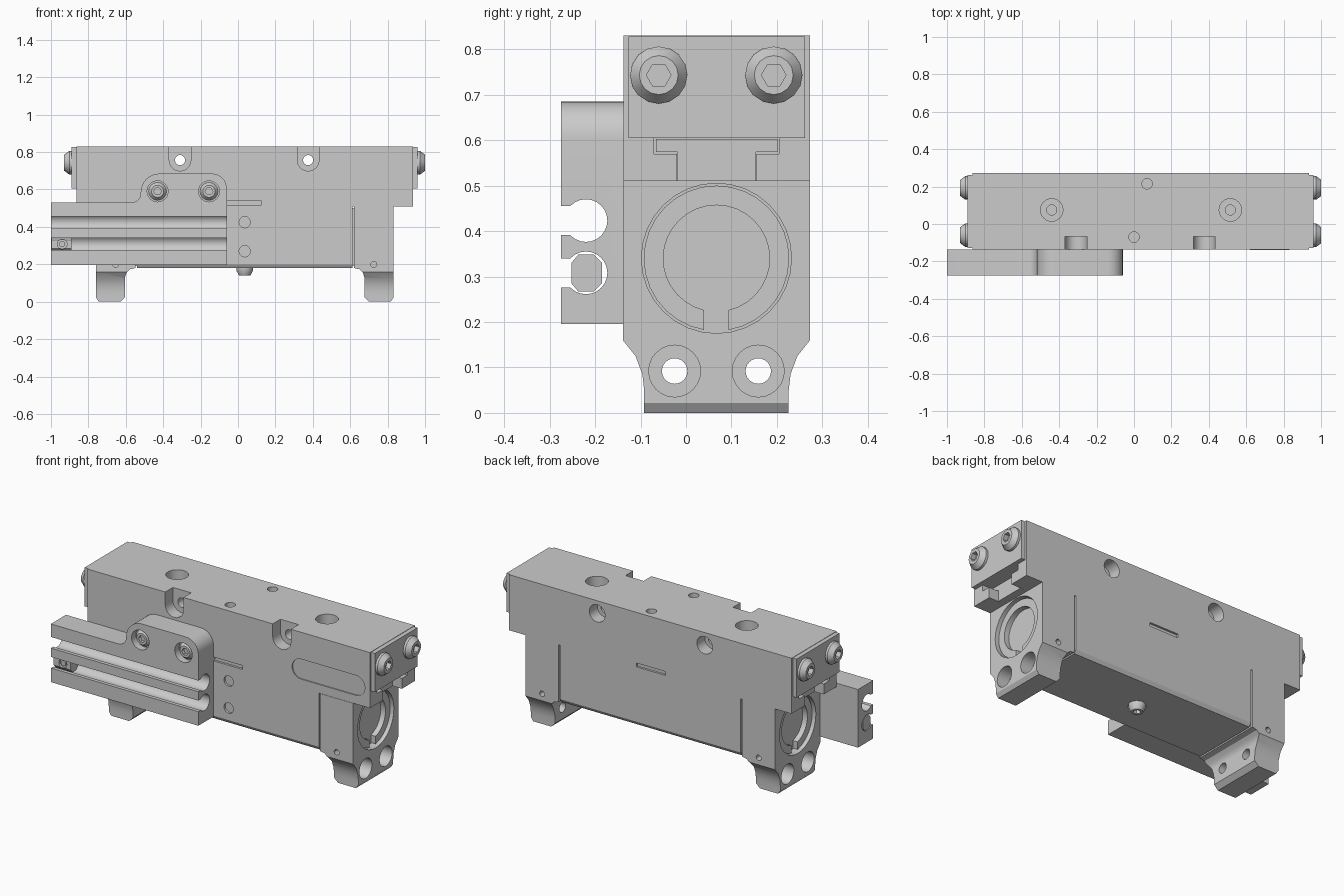
import bpy, bmesh, math
from math import sin, cos, pi, radians

if "Cube" in bpy.data.objects:
    bpy.data.objects.remove(bpy.data.objects["Cube"])

C = 0.036            # x centre of the actuator body
YC = 0.067           # y centre of the actuator body
Y0, Y1 = -0.137, 0.273


def loft(name, pts_a, pts_b, axis, a, b):
    """Solid between two matching outlines placed at a and b along an axis."""
    place = {'x': lambda p, t: (t, p[0], p[1]),
             'y': lambda p, t: (p[0], t, p[1]),
             'z': lambda p, t: (p[0], p[1], t)}[axis]
    bm = bmesh.new()
    va = [bm.verts.new(place(p, a)) for p in pts_a]
    vb = [bm.verts.new(place(p, b)) for p in pts_b]
    n = len(va)
    bm.faces.new(va)
    bm.faces.new(vb[::-1])
    for i in range(n):
        bm.faces.new((va[i], vb[i], vb[(i + 1) % n], va[(i + 1) % n]))
    bmesh.ops.recalc_face_normals(bm, faces=bm.faces)
    me = bpy.data.meshes.new(name)
    bm.to_mesh(me)
    bm.free()
    ob = bpy.data.objects.new(name, me)
    bpy.context.collection.objects.link(ob)
    return ob


def prism(name, pts, axis, a, b):
    return loft(name, pts, pts, axis, a, b)


def box(name, x0, x1, y0, y1, z0, z1):
    return prism(name, [(x0, y0), (x1, y0), (x1, y1), (x0, y1)], 'z', z0, z1)


def arc(cx, cy, r, a0, a1, n):
    return [(cx + r * cos(radians(a0 + (a1 - a0) * i / n)),
             cy + r * sin(radians(a0 + (a1 - a0) * i / n))) for i in range(n + 1)]


def cyl(name, axis, c, r, a, b, n=24, r2=None):
    return loft(name, arc(*c, r, 0, 360, n)[:-1],
                arc(*c, r if r2 is None else r2, 0, 360, n)[:-1], axis, a, b)


def boolean(target, cutters, op='DIFFERENCE'):
    bpy.context.view_layer.objects.active = target
    for c in cutters:
        m = target.modifiers.new('cut', 'BOOLEAN')
        m.operation, m.solver, m.object = op, 'EXACT', c
        bpy.ops.object.modifier_apply(modifier=m.name)
        bpy.data.objects.remove(c)


def cap_screw(name, axis, c, r, a, b):
    """Button head from a to b with a hex socket."""
    m = a + (b - a) * 0.4
    head = cyl(name, axis, c, r, a, m, 16)
    dome = cyl('dome', axis, c, r, m, b, 16, r * 0.68)
    boolean(head, [dome], 'UNION')
    boolean(head, [cyl('hex', axis, c, r * 0.43, m, b + (b - a), 6)])


# Slide table with T-slots at both ends
table = box('slide_table', C - 0.9, C + 0.9, Y0, Y1, 0.51, 0.83)
cuts = []
for s in (-1, 1):
    x = sorted((C + s * 0.82, C + s * 0.95))
    cuts.append(box('slot_wide', *x, -0.07, 0.205, 0.57, 0.605))
    cuts.append(box('slot_neck', *x, -0.02, 0.155, 0.49, 0.58))
# cross holes with open notches in front and counterbores at the back
for x in (-0.31, 0.375):
    cuts += [cyl('notch_round', 'y', (x, 0.757), 0.058, -0.2, -0.067),
             box('notch_top', x - 0.058, x + 0.058, -0.2, -0.067, 0.757, 0.9),
             cyl('through', 'y', (x, 0.757), 0.027, -0.3, 0.4),
             cyl('bore', 'y', (x, 0.757), 0.05, 0.2, 0.4)]
# mounting holes in the top
for x in (-0.44, 0.515):
    cuts += [cyl('bore', 'z', (x, 0.075), 0.06, 0.77, 0.9),
             cyl('hole', 'z', (x, 0.075), 0.027, 0.64, 0.9)]
for c in ((0.07, 0.215), (0.0, -0.07)):
    cuts.append(cyl('pin_hole', 'z', c, 0.028, 0.72, 0.9))
# oval label pocket and narrow side slots
oval = arc(0.8475, 0.6175, 0.0575, -90, 90, 10) + arc(0.4975, 0.6175, 0.0575, 90, 270, 10)
cuts.append(prism('pocket', oval, 'y', -0.2, Y0 + 0.006))
for y0, y1 in ((-0.2, Y0 + 0.012), (Y1 - 0.012, 0.35)):
    cuts.append(box('slot', -0.06, 0.125, y0, y1, 0.516, 0.538))
boolean(table, cuts)

# Middle body with ports in the front
section = [(Y0, 0.512), (Y0, 0.2), (Y0 + 0.012, 0.18), (Y1 - 0.012, 0.18),
           (Y1, 0.2), (Y1, 0.512)]
body = prism('cylinder_body', section, 'x', C - 0.576, C + 0.576)
boolean(body, [cyl('port', 'y', (0.036, z), 0.03, -0.2, -0.04) for z in (0.27, 0.425)])
box('body_core', C - 0.6, C + 0.6, Y0 + 0.012, Y1 - 0.012, 0.19, 0.5)
cap_screw('bottom_plug', 'z', (0.036, YC), 0.045, 0.185, 0.14)

# End blocks with feet, bore, retaining ring, plates and screws
half = [(0.206, 0.51), (0.206, 0.16), (0.178, 0.125), (0.163, 0.085), (0.159, 0.05), (0.159, 0.0)]
end_yz = [(YC + u, z) for u, z in half] + [(YC - u, z) for u, z in half[::-1]]
side_xz = [(0.585, 0.6), (0.795, 0.6), (0.795, 0.022), (0.78, 0), (0.665, 0), (0.64, 0.025),
           (0.64, 0.13), (0.632, 0.155), (0.615, 0.173), (0.585, 0.18)]
for s, tag in ((-1, 'left'), (1, 'right')):
    X = lambda d: C + s * d
    block = prism(tag + '_end_block', end_yz, 'x', X(0.5), X(0.9))
    boolean(block, [prism('side', [(X(d), z) for d, z in side_xz], 'y', -0.5, 0.5)], 'INTERSECT')
    cuts = [cyl('bore', 'x', (YC, 0.34), 0.165, X(0.745), X(0.9), 32)]
    for y in (-0.025, 0.159):
        cuts += [cyl('foot_hole', 'x', (y, 0.092), 0.028, X(0.6), X(0.9)),
                 cyl('foot_bore', 'x', (y, 0.092), 0.057, X(0.72), X(0.9))]
    for y0, y1 in ((-0.2, Y0 + 0.04), (Y1 - 0.04, 0.35)):
        cuts.append(cyl('side_hole', 'y', (X(0.69), 0.2), 0.016, y0, y1, 12))
    boolean(block, cuts)
    ring = arc(YC, 0.34, 0.16, -80.3, 260.3, 30) + arc(YC, 0.34, 0.117, 256.7, -76.7, 30)
    prism(tag + '_retaining_ring', ring, 'x', X(0.74), X(0.775))

    # T-shaped guide rail end inside the table slot
    x = sorted((X(0.81), X(0.84)))
    box(tag + '_guide_rail_head', *x, -0.066, 0.201, 0.574, 0.603)
    box(tag + '_guide_rail_neck', *x, -0.019, 0.154, 0.51, 0.578)

    # end plate
    x = sorted((X(0.899), X(0.925)))
    box(tag + '_end_plate', *x, -0.127, 0.262, 0.605, 0.828)
    for i, y in enumerate((-0.06, 0.193)):
        cap_screw(f'{tag}_plate_screw_{i + 1}', 'x', (y, 0.743), 0.063, X(0.92), X(0.965))

# Switch rail with raised tab
outline = ([(-1, 0.195), (-0.06, 0.195)] + arc(-0.14, 0.605, 0.08, 0, 90, 8)
           + arc(-0.42, 0.585, 0.1, 90, 180, 8) + arc(-0.57, 0.58, 0.05, 0, -90, 6)
           + [(-1, 0.53)])
rail = prism('switch_rail', outline, 'y', -0.275, Y0)
cuts = []
for z in (0.423, 0.308):
    cuts += [cyl('groove', 'x', (-0.22, z), 0.047, -1.1, 0.1),
             box('groove_mouth', -1.1, 0.1, -0.35, -0.225, z - 0.032, z + 0.032)]
for x in (-0.43, -0.155):
    cuts.append(cyl('screw_bore', 'y', (x, 0.59), 0.056, -0.35, -0.235))
boolean(rail, cuts)
for i, x in enumerate((-0.43, -0.155)):
    cap_screw(f'rail_screw_{i + 1}', 'y', (x, 0.59), 0.048, -0.23, -0.262)

# Position sensor in the lower groove
sensor = prism('position_sensor', [(-0.252, 0.285), (-0.237, 0.267), (-0.203, 0.267),
               (-0.185, 0.285), (-0.185, 0.33), (-0.203, 0.348), (-0.237, 0.348),
               (-0.252, 0.33)], 'x', -0.998, -0.89)
boolean(sensor, [cyl('hole', 'y', (-0.94, 0.308), 0.026, -0.3, -0.238, 16)])
cyl('sensor_screw', 'y', (-0.94, 0.308), 0.016, -0.235, -0.248, 12)

# Smooth round surfaces, keep edges sharp
bpy.ops.object.select_all(action='SELECT')
bpy.context.view_layer.objects.active = table
bpy.ops.object.shade_smooth_by_angle(angle=radians(30))
